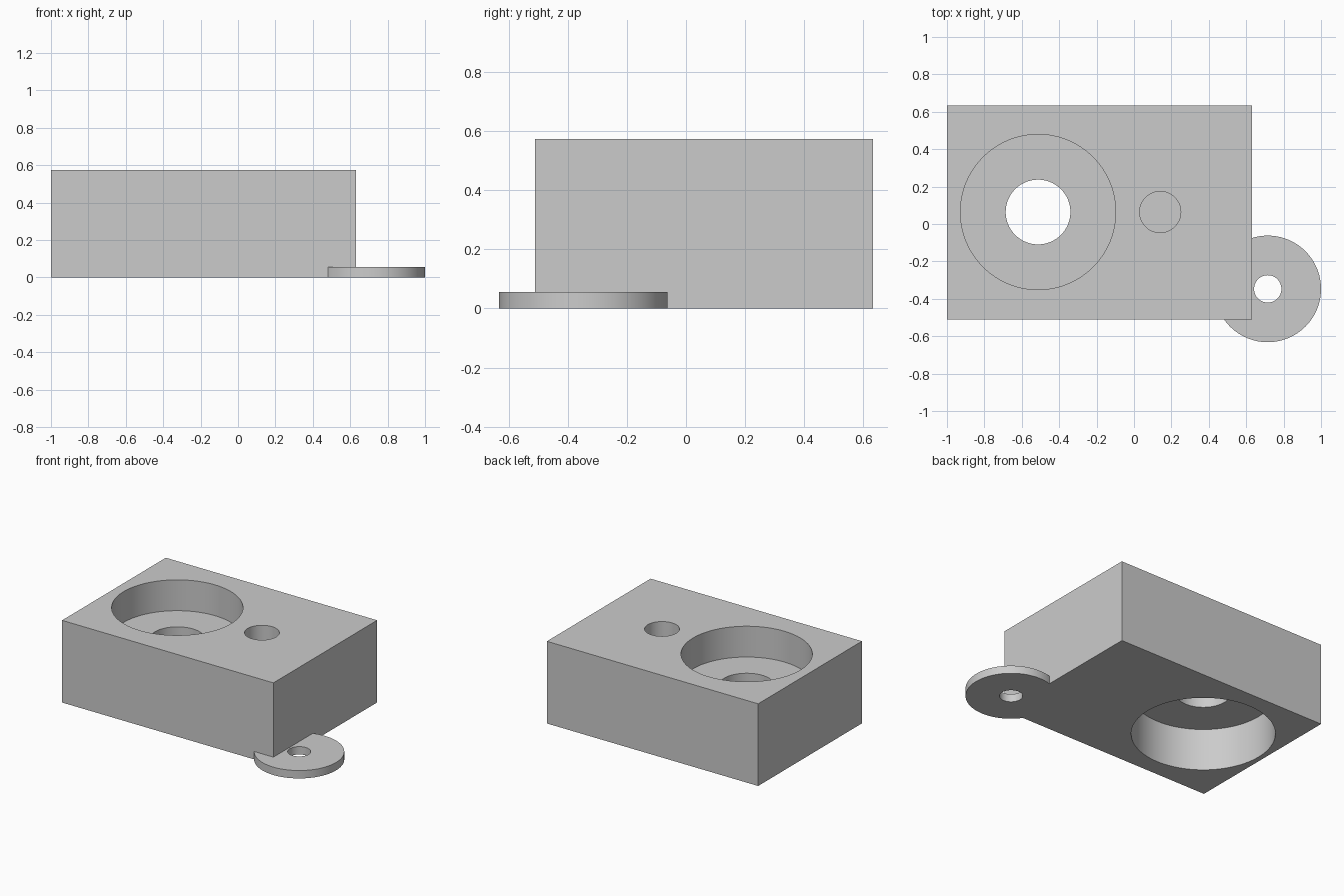
import bpy
import math

default = bpy.data.objects.get("Cube")
if default:
    bpy.data.objects.remove(default, do_unlink=True)

# Single plain material
grey = bpy.data.materials.new("light_grey")
grey.use_nodes = True
colour = (0.6, 0.6, 0.6, 1)
grey.diffuse_color = colour
grey.node_tree.nodes["Principled BSDF"].inputs["Base Color"].default_value = colour


def cylinder(name, x, y, radius, z0, z1):
    bpy.ops.mesh.primitive_cylinder_add(
        vertices=96, radius=radius, depth=z1 - z0, location=(x, y, (z0 + z1) / 2))
    obj = bpy.context.object
    obj.name = name
    obj.data.materials.append(grey)
    return obj


def combine(target, tool, operation):
    """Apply a boolean to the target and discard the tool."""
    tool.hide_render = True
    mod = target.modifiers.new(tool.name, 'BOOLEAN')
    mod.operation = operation
    mod.solver = 'EXACT'
    mod.object = tool
    bpy.context.view_layer.objects.active = target
    bpy.ops.object.modifier_apply(modifier=mod.name)
    bpy.data.objects.remove(tool, do_unlink=True)


# Rectangular body
height = 0.573
x0, x1, y0, y1 = -1, 0.63, -0.51, 0.633
bpy.ops.mesh.primitive_cube_add(
    size=1, location=((x0 + x1) / 2, (y0 + y1) / 2, height / 2))
body = bpy.context.object
body.name = "bearing_block"
body.scale = (x1 - x0, y1 - y0, height)
bpy.ops.object.transform_apply(location=True, rotation=False, scale=True)
body.data.materials.append(grey)

# Round mounting ear at the front left corner
ear_x, ear_y = 0.715, -0.347
combine(body, cylinder("mounting_ear", ear_x, ear_y, 0.285, 0, 0.055), 'UNION')

# Bores: a thin web separates the upper and lower counterbores
over = 0.1
bore_x, bore_y = -0.513, 0.064
cutters = [
    ("upper_counterbore", bore_x, bore_y, 0.415, 0.358, height + over),
    ("lower_counterbore", bore_x, bore_y, 0.452, -over, 0.292),
    ("through_hole", bore_x, bore_y, 0.173, 0.2, 0.45),
    ("blind_hole", 0.14, bore_y, 0.11, 0.287, height + over),
    ("ear_hole", ear_x, ear_y, 0.073, -over, 0.2),
]
for spec in cutters:
    combine(body, cylinder(*spec), 'DIFFERENCE')

# Smooth the round walls, keep the edges crisp
bpy.ops.object.select_all(action='DESELECT')
body.select_set(True)
bpy.context.view_layer.objects.active = body
bpy.ops.object.shade_smooth_by_angle(angle=math.radians(30))
